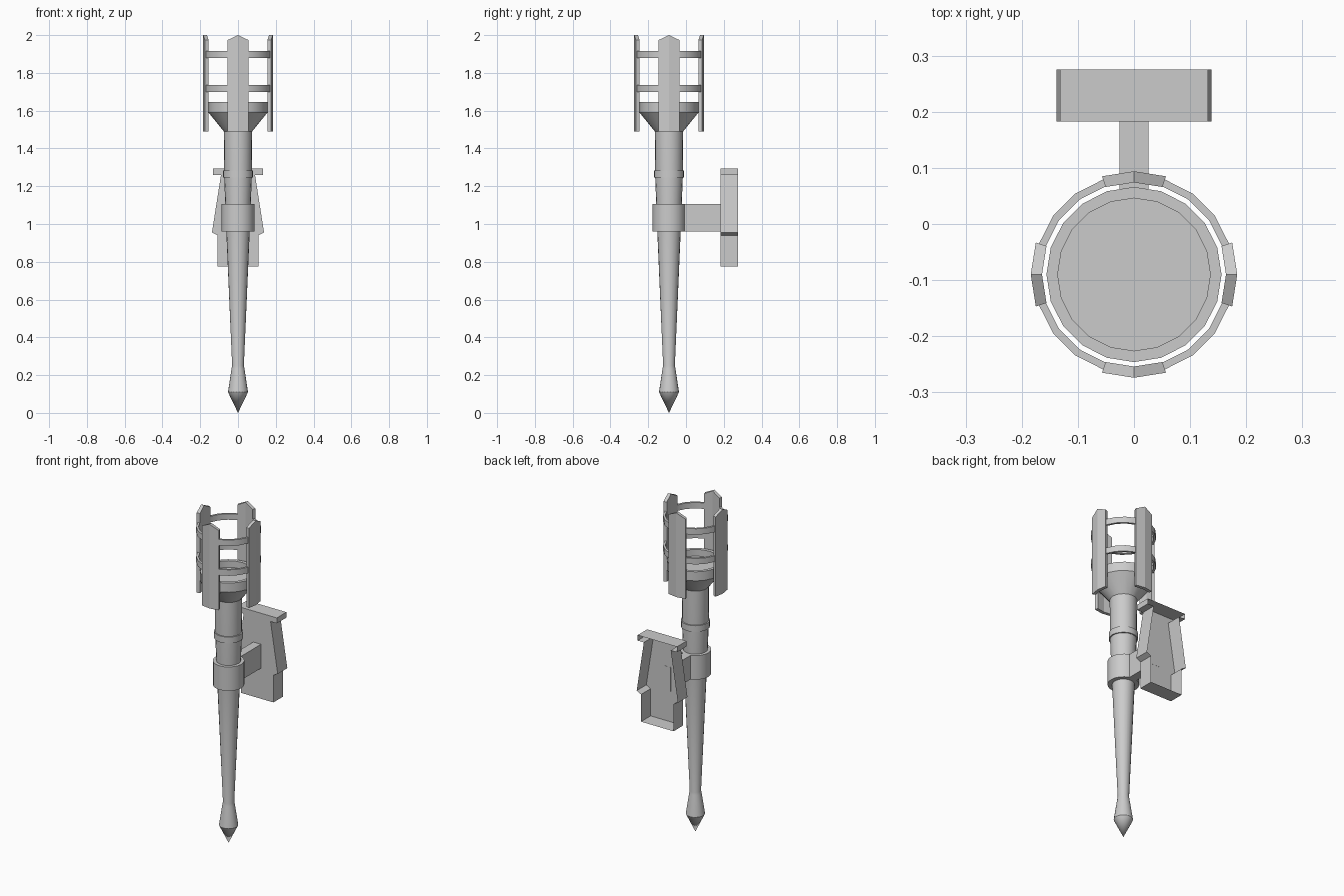
import bpy, bmesh
from math import sin, cos, pi, radians

if "Cube" in bpy.data.objects:
    bpy.data.objects.remove(bpy.data.objects["Cube"])

AXIS_Y = -0.09      # torch axis
SIDES = 20


def finish(name, bm, smooth=False, fix_normals=True):
    if fix_normals:
        bmesh.ops.recalc_face_normals(bm, faces=bm.faces)
    me = bpy.data.meshes.new(name)
    bm.to_mesh(me)
    bm.free()
    ob = bpy.data.objects.new(name, me)
    bpy.context.collection.objects.link(ob)
    if smooth:
        bpy.ops.object.select_all(action='DESELECT')
        ob.select_set(True)
        bpy.context.view_layer.objects.active = ob
        bpy.ops.object.shade_smooth_by_angle(angle=radians(25))
    return ob


def lathe(name, profile, closed=False):
    """Revolve (radius, z) points about the torch axis; radius 0 makes a pole."""
    bm = bmesh.new()
    rings = []
    for r, z in profile:
        if r == 0:
            rings.append([bm.verts.new((0, AXIS_Y, z))] * SIDES)
        else:
            rings.append([bm.verts.new((r * sin(2 * pi * i / SIDES),
                                        AXIS_Y + r * cos(2 * pi * i / SIDES), z))
                          for i in range(SIDES)])
    pairs = list(zip(rings, rings[1:]))
    if closed:
        pairs.append((rings[-1], rings[0]))
    for a, b in pairs:
        for i in range(SIDES):
            j = (i + 1) % SIDES
            bm.faces.new(list(dict.fromkeys([a[i], a[j], b[j], b[i]])))
    return finish(name, bm, smooth=True)


def tube(name, r_in, r_out, z0, z1):
    return lathe(name, [(r_in, z0), (r_out, z0), (r_out, z1), (r_in, z1)], True)


# Tapered handle with pointed pommel
lathe("handle", [(0, 0), (0.053, 0.11), (0.034, 0.235), (0.031, 0.25),
                 (0.062, 0.96), (0.073, 1.245), (0.075, 1.49), (0, 1.49)])
tube("neck_ring", 0.07, 0.08, 1.245, 1.283)

# Flared cup with a recessed floor
lathe("cup", [(0, 1.49), (0.075, 1.49), (0.156, 1.59), (0.156, 1.645),
              (0.136, 1.645), (0.136, 1.605), (0, 1.605)])

# Basket hoops
for n, z in enumerate((1.70, 1.88)):
    tube(f"basket_hoop_{n + 1}", 0.165, 0.178, z, z + 0.036)

# Four bent slats with pointed tops
for k in range(4):
    bm = bmesh.new()
    cols = []
    for step in (-1, 0, 1):
        a = k * pi / 2 + step * radians(18)
        top = 2.0 if step == 0 else 1.973
        cols.append([bm.verts.new((r * sin(a), AXIS_Y + r * cos(a), z))
                     for r, z in ((0.164, 1.49), (0.184, 1.49), (0.184, top), (0.164, top))])
    for a, b in zip(cols, cols[1:]):
        for i in range(4):
            j = (i + 1) % 4
            bm.faces.new((a[i], a[j], b[j], b[i]))
    bm.faces.new(cols[0])
    bm.faces.new(cols[2])
    finish(f"basket_slat_{k + 1}", bm)

# Holder collar around the handle
tube("holder_collar", 0.06, 0.087, 0.96, 1.105)

# Arm from collar to wall plate
bm = bmesh.new()
bmesh.ops.create_cube(bm, size=1)
for v in bm.verts:
    v.co = (v.co.x * 0.052, 0.0825 + v.co.y * 0.203, 1.0325 + v.co.z * 0.145)
finish("holder_arm", bm)

# Wall plate: a front face with side walls, open at the back
half = [(0.132, 1.293), (0.132, 1.26), (0.09, 1.26),
        (0.138, 0.955), (0.109, 0.94), (0.109, 0.775)]
outline = half + [(-x, z) for x, z in reversed(half)]
bm = bmesh.new()
front = [bm.verts.new((x, 0.183, z)) for x, z in outline]
back = [bm.verts.new((x, 0.275, z)) for x, z in outline]
bm.faces.new(front)
for i in range(len(outline)):
    j = (i + 1) % len(outline)
    bm.faces.new((front[j], front[i], back[i], back[j]))
finish("wall_plate", bm, fix_normals=False)
